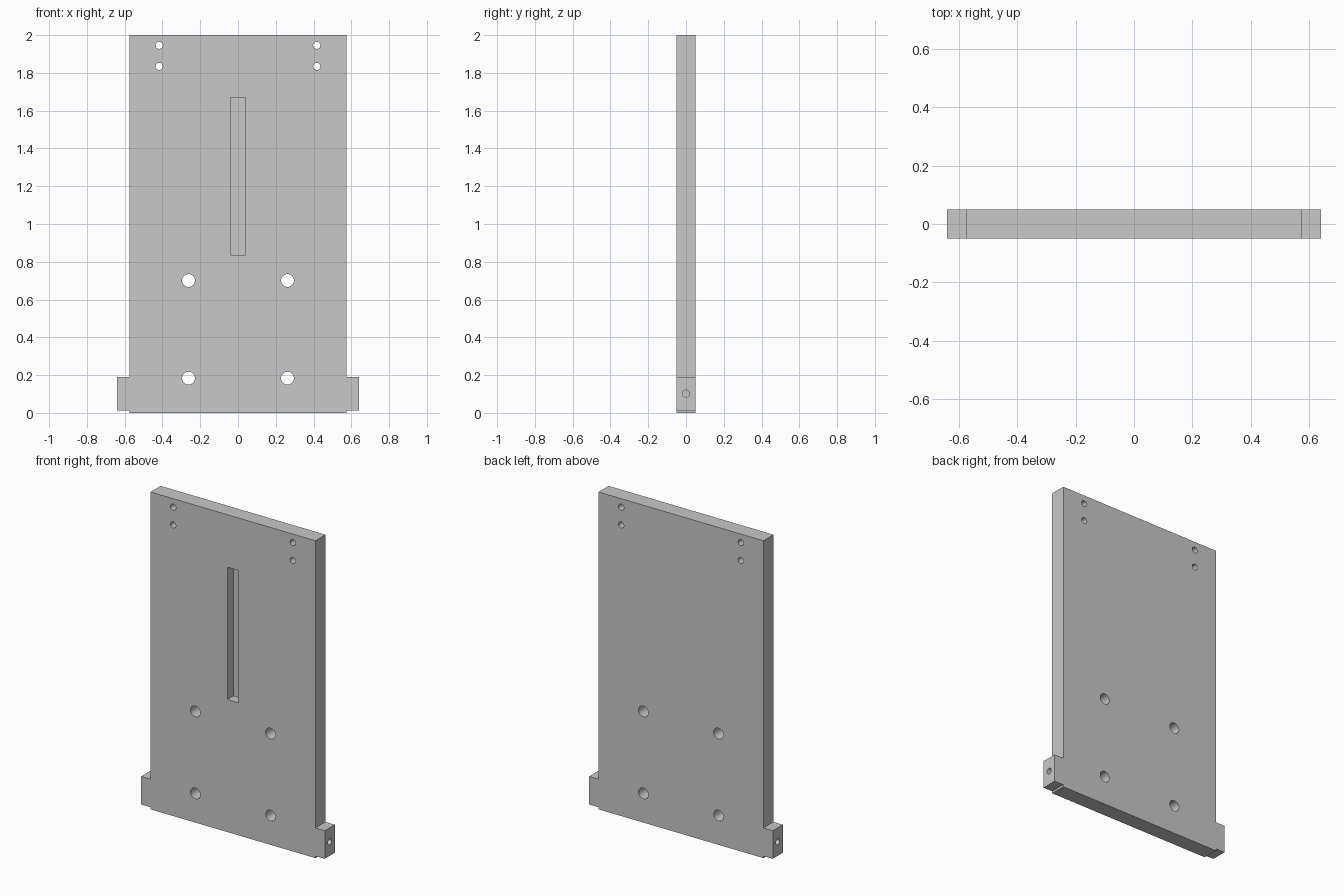
import bpy, bmesh
from math import pi

cube = bpy.data.objects.get("Cube")
if cube:
    bpy.data.objects.remove(cube, do_unlink=True)

HALF_T = 0.05      # half thickness of the plate
BODY_X = 0.575     # half width of the plate
EAR_X = 0.64       # half width across the ears

grey = bpy.data.materials.new("light grey")
grey.use_nodes = True
colour = (0.58, 0.58, 0.58, 1)
grey.diffuse_color = colour
grey.node_tree.nodes["Principled BSDF"].inputs["Base Color"].default_value = colour


# Plate with two ears: half outline mirrored, then extruded in y
half = [(BODY_X, 0), (BODY_X, 0.013), (EAR_X, 0.013),
        (EAR_X, 0.19), (BODY_X, 0.19), (BODY_X, 2)]
outline = half + [(-x, z) for x, z in reversed(half)]
bm = bmesh.new()
face = bm.faces.new([bm.verts.new((x, -HALF_T, z)) for x, z in outline])
extruded = bmesh.ops.extrude_face_region(bm, geom=[face])
verts = [v for v in extruded["geom"] if isinstance(v, bmesh.types.BMVert)]
bmesh.ops.translate(bm, verts=verts, vec=(0, 2 * HALF_T, 0))
bmesh.ops.recalc_face_normals(bm, faces=bm.faces)
mesh = bpy.data.meshes.new("mounting_plate")
bm.to_mesh(mesh)
bm.free()
plate = bpy.data.objects.new("mounting_plate", mesh)
bpy.context.collection.objects.link(plate)
mesh.materials.append(grey)


def cut(cutter):
    """Subtract the cutter from the plate and remove it."""
    cutter.hide_render = True
    cutter.data.materials.append(grey)
    bpy.ops.object.select_all(action='DESELECT')
    plate.select_set(True)
    bpy.context.view_layer.objects.active = plate
    mod = plate.modifiers.new("cut", 'BOOLEAN')
    mod.operation = 'DIFFERENCE'
    mod.solver = 'EXACT'
    mod.object = cutter
    bpy.ops.object.modifier_apply(modifier=mod.name)
    bpy.data.objects.remove(cutter, do_unlink=True)


def drill(location, radius, length, rotation):
    bpy.ops.mesh.primitive_cylinder_add(vertices=32, radius=radius, depth=length,
                                        location=location, rotation=rotation)
    cut(bpy.context.object)


for side in (-1, 1):
    # Small holes near the top, large holes lower down
    for x, z, radius in ((0.417, 1.946, 0.019), (0.417, 1.834, 0.019),
                         (0.262, 0.701, 0.034), (0.262, 0.184, 0.034)):
        drill((side * x, 0, z), radius, 0.3, (pi / 2, 0, 0))
    # Blind hole in the end of each ear
    drill((side * EAR_X, 0, 0.102), 0.019, 0.3, (0, pi / 2, 0))

# Blind slot in the front face
SLOT_DEPTH = 0.06
bpy.ops.mesh.primitive_cube_add(size=1, location=(0, -HALF_T, 1.252))
slot = bpy.context.object
slot.scale = (0.078, 2 * SLOT_DEPTH, 0.834)
cut(slot)

# Round hole walls, sharp plate edges
plate.select_set(True)
bpy.context.view_layer.objects.active = plate
bpy.ops.object.shade_smooth_by_angle(angle=pi / 6)
